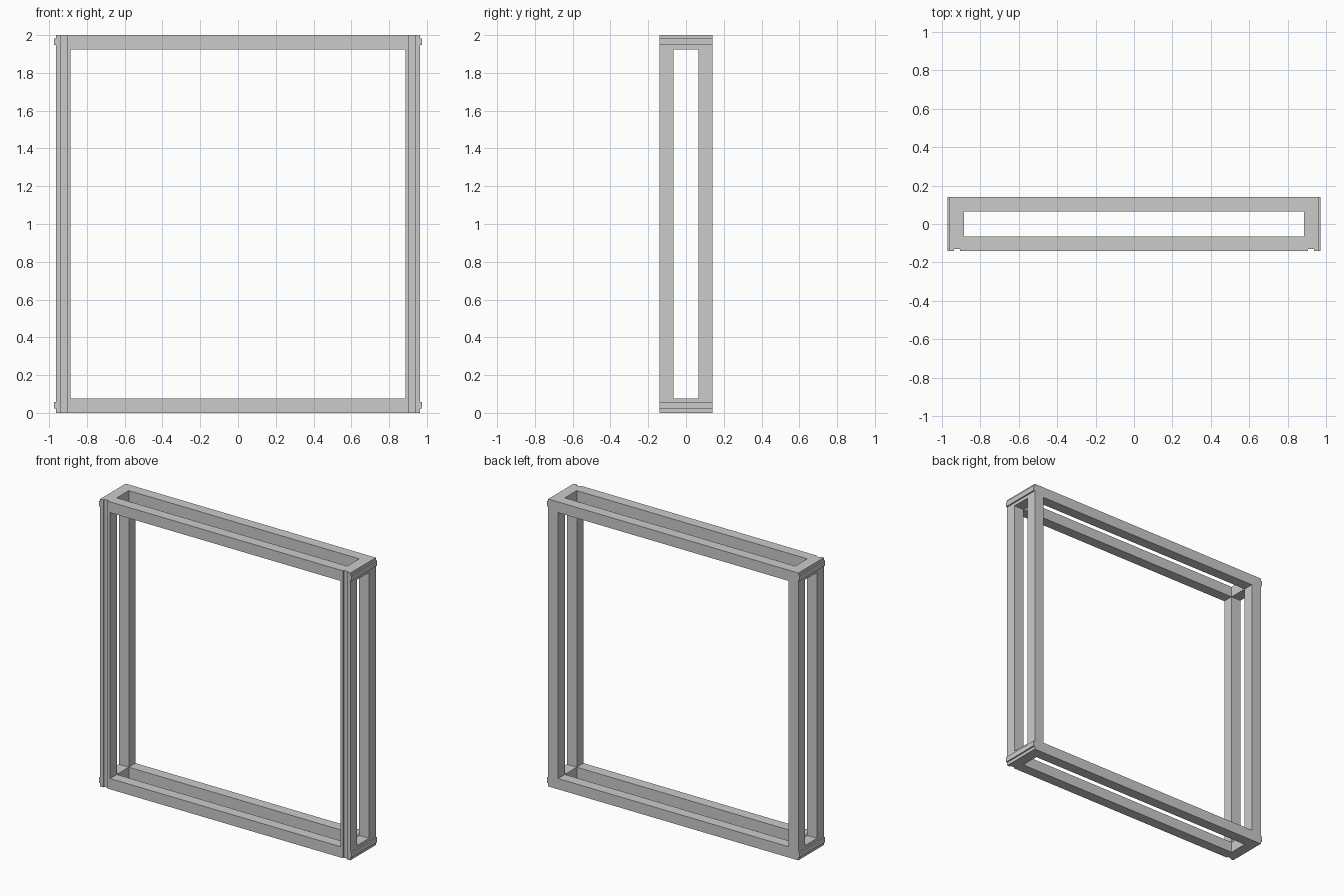
import bpy

if "Cube" in bpy.data.objects:
    bpy.data.objects.remove(bpy.data.objects["Cube"])

X, Y, H = 0.963, 0.14, 2.0      # outer half width, half depth, height
IX, IY, BAR = 0.887, 0.066, 0.075  # inner half width, half depth, bar height


def box(name, x0, x1, y0, y1, z0, z1):
    bpy.ops.mesh.primitive_cube_add(
        size=1, location=((x0 + x1) / 2, (y0 + y1) / 2, (z0 + z1) / 2))
    ob = bpy.context.object
    ob.name = name
    ob.scale = (x1 - x0, y1 - y0, z1 - z0)
    bpy.ops.object.transform_apply(location=True, rotation=False, scale=True)
    return ob


def cut(target, cutter):
    mod = target.modifiers.new("cut", 'BOOLEAN')
    mod.operation = 'DIFFERENCE'
    mod.solver = 'EXACT'
    mod.object = cutter
    bpy.context.view_layer.objects.active = target
    bpy.ops.object.modifier_apply(modifier=mod.name)
    bpy.data.objects.remove(cutter, do_unlink=True)


# Box frame: a solid block opened through all three axes
frame = box("box_frame", -X, X, -Y, Y, 0, H)
cut(frame, box("front_opening", -IX, IX, -1, 1, BAR, H - BAR))
cut(frame, box("side_opening", -2, 2, -IY, IY, BAR, H - BAR))
cut(frame, box("top_opening", -IX, IX, -IY, IY, -1, H + 1))

# Shallow grooves down the two front posts
for s in (-1, 1):
    a, b = sorted((s * 0.906, s * 0.939))
    cut(frame, box("groove", a, b, -Y - 0.1, -Y + 0.01, -1, H + 1))

# Tongue rails along the end bars, at top and bottom of each side
for side, s in (("left", -1), ("right", 1)):
    a, b = sorted((s * X, s * (X + 0.01)))
    for level, z0, z1 in (("bottom", 0.022, 0.058), ("top", H - 0.053, H - 0.017)):
        box(f"{side}_{level}_tongue", a, b, -Y, Y, z0, z1)
